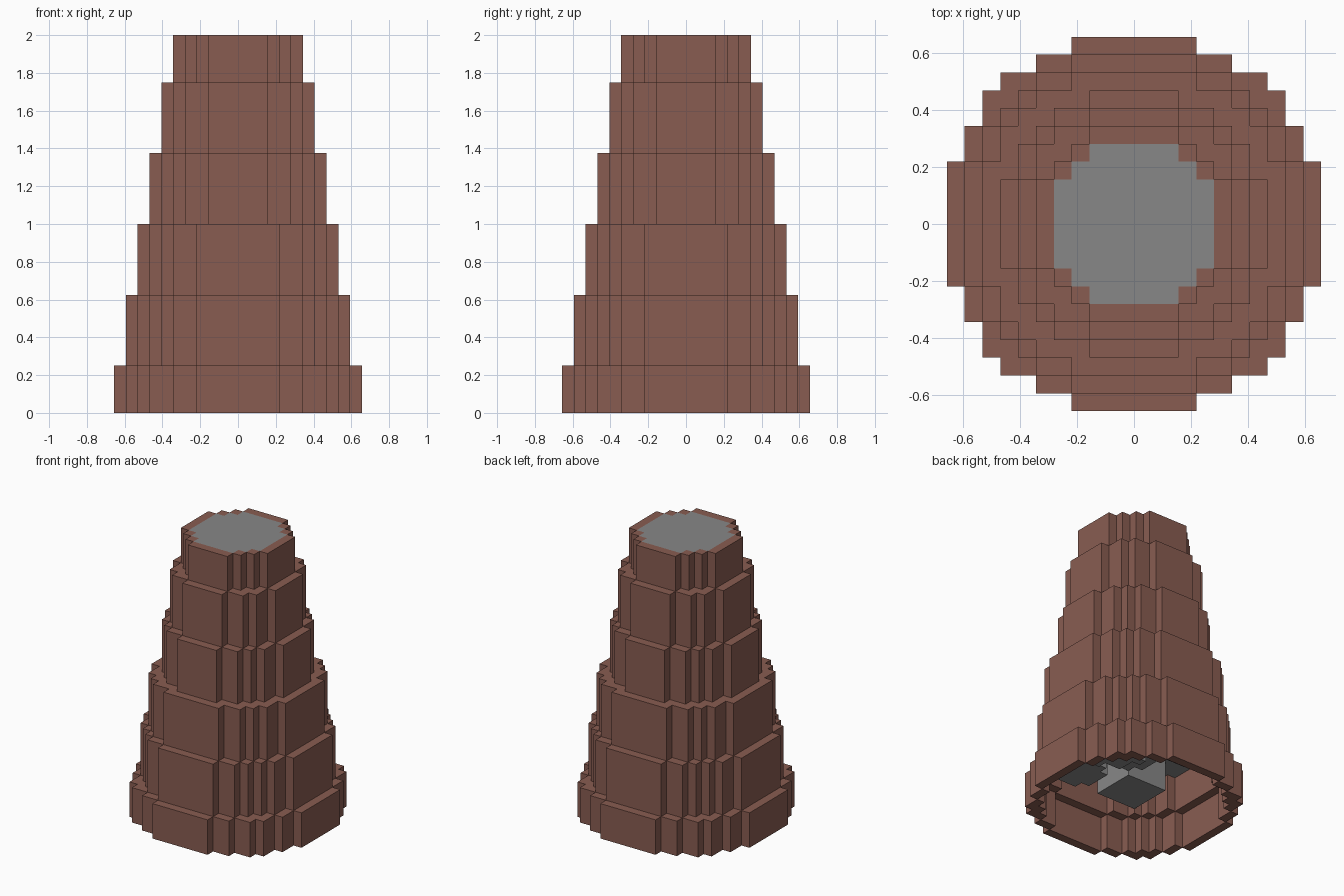
import bpy, bmesh

if "Cube" in bpy.data.objects:
    bpy.data.objects.remove(bpy.data.objects["Cube"], do_unlink=True)

CELL = 0.0625


def material(name, colour):
    mat = bpy.data.materials.new(name)
    mat.use_nodes = True
    mat.diffuse_color = colour
    mat.node_tree.nodes["Principled BSDF"].inputs["Base Color"].default_value = colour
    return mat


brown = material("brown_brick", (0.25, 0.108, 0.083, 1))
grey = material("grey_stone", (0.245, 0.245, 0.245, 1))


def disc(limit, cx=0, cy=0):
    """Grid cells whose squared distance from the centre is within the limit."""
    span = range(-11, 12)
    return {(x, y) for x in span for y in span
            if (x - cx) ** 2 + (y - cy) ** 2 <= limit}


def prism(name, cells, bottom, top, mat):
    """Extrude a set of grid cells and merge the flat side walls."""
    bm = bmesh.new()
    for x, y in sorted(cells):
        corners = [(-.5, -.5), (.5, -.5), (.5, .5), (-.5, .5)]
        bm.faces.new([bm.verts.new(((x + a) * CELL, (y + b) * CELL, bottom * CELL))
                      for a, b in corners])
    bmesh.ops.remove_doubles(bm, verts=bm.verts, dist=0.001)
    made = bmesh.ops.extrude_face_region(bm, geom=bm.faces[:])["geom"]
    bmesh.ops.translate(bm, vec=(0, 0, (top - bottom) * CELL),
                        verts=[v for v in made if isinstance(v, bmesh.types.BMVert)])
    bmesh.ops.recalc_face_normals(bm, faces=bm.faces)
    bm.normal_update()
    seams = [e for e in bm.edges if len(e.link_faces) == 2
             and all(abs(f.normal.z) < 0.1 for f in e.link_faces)
             and e.calc_face_angle() < 0.01]
    bmesh.ops.dissolve_edges(bm, edges=seams, use_verts=False)
    mesh = bpy.data.meshes.new(name)
    bm.to_mesh(mesh)
    bm.free()
    mesh.materials.append(mat)
    obj = bpy.data.objects.new(name, mesh)
    bpy.context.collection.objects.link(obj)
    return obj


# Stepped hollow tower: each ring fits around the one above it
limits = [114, 91, 75, 56, 42, 30, 20]
levels = [0, 4, 10, 16, 22, 28, 32]
for i in range(6):
    ring = disc(limits[i]) - disc(limits[i + 1])
    prism(f"tower_tier_{i + 1}", ring, levels[i], levels[i + 1], brown)

# Stone cap, flush with the top rim
prism("top_cap", disc(limits[6]), 28, 32, grey)

# Stone filling seen through the open base, with lumps hanging from it
prism("inner_filling", disc(limits[2]), 8, 10, grey)
lumps = [(4, 2, 9, 4), (1, 1, 5, 5), (4, -4, 5, 4.2), (-3, -4, 8, 4.5), (-3, 4, 8, 6)]
for i, (x, y, limit, bottom) in enumerate(lumps):
    prism(f"stone_lump_{i + 1}", disc(limit, x, y) & disc(limits[2]), bottom, 8, grey)
